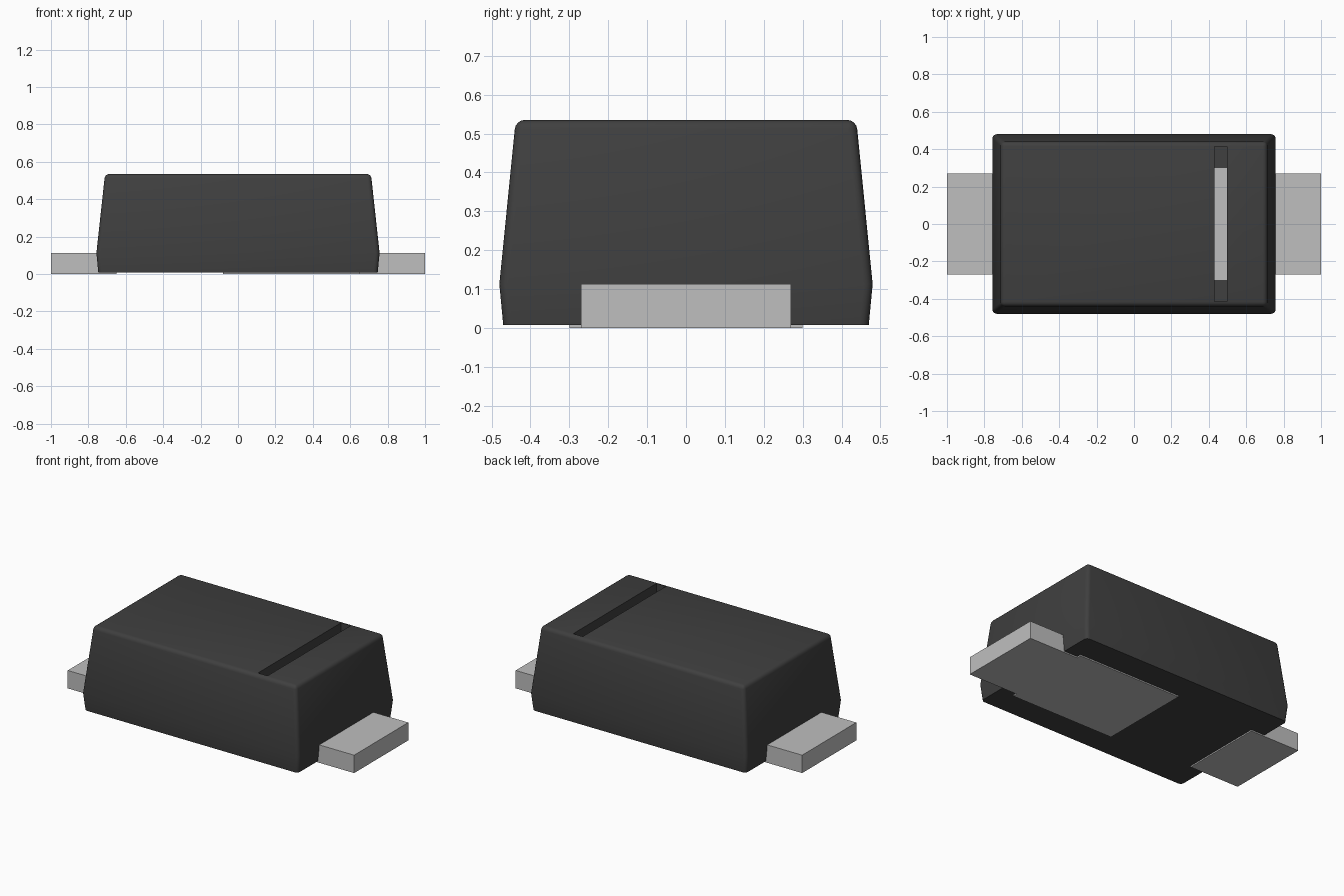
import bpy, bmesh, math

if "Cube" in bpy.data.objects:
    bpy.data.objects.remove(bpy.data.objects["Cube"], do_unlink=True)


def material(name, rgb):
    m = bpy.data.materials.new(name)
    m.use_nodes = True
    m.diffuse_color = (*rgb, 1)
    bsdf = next(n for n in m.node_tree.nodes if n.type == 'BSDF_PRINCIPLED')
    bsdf.inputs["Base Color"].default_value = (*rgb, 1)
    bsdf.inputs["Roughness"].default_value = 0.6
    return m


def finish(bm, name, mat):
    bmesh.ops.recalc_face_normals(bm, faces=bm.faces)
    me = bpy.data.meshes.new(name)
    bm.to_mesh(me)
    bm.free()
    ob = bpy.data.objects.new(name, me)
    bpy.context.collection.objects.link(ob)
    me.materials.append(mat)
    return ob


def loft(rings):
    """Stack of rectangles (half x, half y, z) joined into a closed solid."""
    bm = bmesh.new()
    loops = [[bm.verts.new((sx * hx, sy * hy, z))
              for sx, sy in ((-1, -1), (1, -1), (1, 1), (-1, 1))]
             for hx, hy, z in rings]
    for a, b in zip(loops, loops[1:]):
        for i in range(4):
            j = (i + 1) % 4
            bm.faces.new((a[i], a[j], b[j], b[i]))
    bm.faces.new(loops[0][::-1])
    bm.faces.new(loops[-1])
    return bm


def plate(name, outline, z0, z1, mat):
    """Extrude a flat outline from z0 to z1."""
    bm = bmesh.new()
    face = bm.faces.new([bm.verts.new((x, y, z0)) for x, y in outline])
    top = bmesh.ops.extrude_face_region(bm, geom=[face])["geom"]
    for v in top:
        if isinstance(v, bmesh.types.BMVert):
            v.co.z = z1
    return finish(bm, name, mat)


plastic = material("dark plastic", (0.05, 0.05, 0.05))
metal = material("light metal", (0.52, 0.52, 0.52))

# Moulded body: tapered block with rounded corners and top edges
TOP = 0.535
bm = loft([(0.747, 0.47, 0.008), (0.757, 0.48, 0.113), (0.711, 0.438, TOP)])
edges = [e for e in bm.edges
         if abs(e.verts[0].co.z - e.verts[1].co.z) > 0.01
         or min(v.co.z for v in e.verts) > TOP - 0.01]
bmesh.ops.bevel(bm, geom=edges, offset=0.023, segments=4, profile=0.5, affect='EDGES')
body = finish(bm, "body", plastic)

# Polarity slot cut down through the top to the lead
SLOT = [(0.43, -0.415), (0.497, -0.415), (0.497, 0.415), (0.43, 0.415)]
cutter = plate("slot_cutter", SLOT, 0.11, 0.7, plastic)
cutter.hide_render = True
cut = body.modifiers.new("slot", 'BOOLEAN')
cut.operation = 'DIFFERENCE'
cut.solver = 'EXACT'
cut.object = cutter
bpy.ops.object.select_all(action='DESELECT')
bpy.context.view_layer.objects.active = body
body.select_set(True)
bpy.ops.object.modifier_apply(modifier=cut.name)
bpy.data.objects.remove(cutter, do_unlink=True)
bpy.ops.object.shade_smooth_by_angle(angle=math.radians(30))

# Long lead on the banded end, wider beneath the body
half = [(1, 0.27), (0.65, 0.27), (0.65, 0.3), (-0.08, 0.3)]
outline = half + [(x, -y) for x, y in reversed(half)]
plate("long_lead", outline, 0, 0.113, metal)

# Short lead on the other end
plate("short_lead", [(-1, -0.27), (-0.65, -0.27), (-0.65, 0.27), (-1, 0.27)], 0, 0.113, metal)
